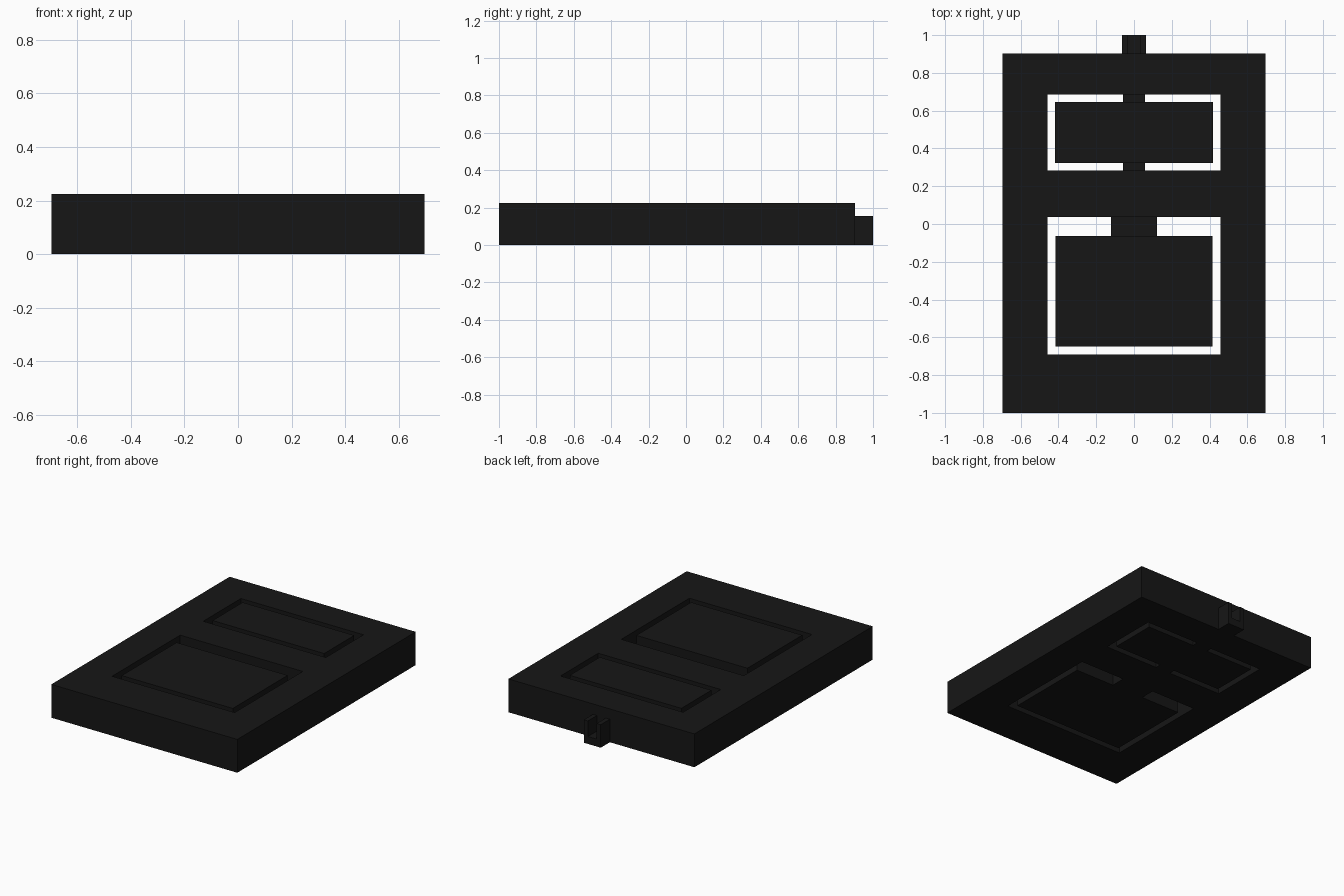
import bpy, bmesh

if "Cube" in bpy.data.objects:
    bpy.data.objects.remove(bpy.data.objects["Cube"])

mat = bpy.data.materials.new("black_plastic")
mat.diffuse_color = (0.008, 0.008, 0.008, 1)
mat.use_nodes = True
mat.node_tree.nodes["Principled BSDF"].inputs["Base Color"].default_value = mat.diffuse_color

HEIGHT = 0.225


def finish(bm, name):
    bmesh.ops.recalc_face_normals(bm, faces=bm.faces)
    mesh = bpy.data.meshes.new(name)
    bm.to_mesh(mesh)
    bm.free()
    mesh.materials.append(mat)
    obj = bpy.data.objects.new(name, mesh)
    bpy.context.collection.objects.link(obj)
    return obj


def extrude(bm, vec):
    geom = bmesh.ops.extrude_face_region(bm, geom=bm.faces[:], use_keep_orig=True)["geom"]
    moved = [g for g in geom if isinstance(g, bmesh.types.BMVert)]
    bmesh.ops.translate(bm, verts=moved, vec=vec)


def box(name, half_x, y0, y1, z1):
    bm = bmesh.new()
    bm.faces.new([bm.verts.new(p) for p in
                  ((-half_x, y0, 0), (half_x, y0, 0), (half_x, y1, 0), (-half_x, y1, 0))])
    extrude(bm, (0, 0, z1))
    return finish(bm, name)


# Frame plate with two rectangular windows
xs = (-0.695, -0.458, 0.458, 0.695)
ys = (-1.0, -0.69, 0.037, 0.283, 0.685, 0.903)
windows = {(1, 1), (1, 3)}
bm = bmesh.new()
grid = [[bm.verts.new((x, y, 0)) for y in ys] for x in xs]
for i in range(len(xs) - 1):
    for j in range(len(ys) - 1):
        if (i, j) not in windows:
            bm.faces.new((grid[i][j], grid[i + 1][j], grid[i + 1][j + 1], grid[i][j + 1]))
extrude(bm, (0, 0, HEIGHT))
finish(bm, "frame")

# Panels floating inside the windows
box("lower_panel", 0.415, -0.648, -0.063, HEIGHT)
box("upper_panel", 0.417, 0.324, 0.645, HEIGHT)

# Low bridges joining the panels to the frame
box("lower_bridge", 0.121, -0.063, 0.037, 0.155)
box("upper_bridge_front", 0.057, 0.283, 0.324, 0.155)
box("upper_bridge_back", 0.057, 0.645, 0.685, 0.155)

# Channel-shaped tab on the back edge
w, t, floor, top = 0.063, 0.03, 0.05, 0.155
profile = [(-w, 0), (w, 0), (w, top), (w - t, top),
           (w - t, floor), (t - w, floor), (t - w, top), (-w, top)]
bm = bmesh.new()
bm.faces.new([bm.verts.new((x, 0.903, z)) for x, z in profile])
extrude(bm, (0, 0.097, 0))
finish(bm, "back_tab")
